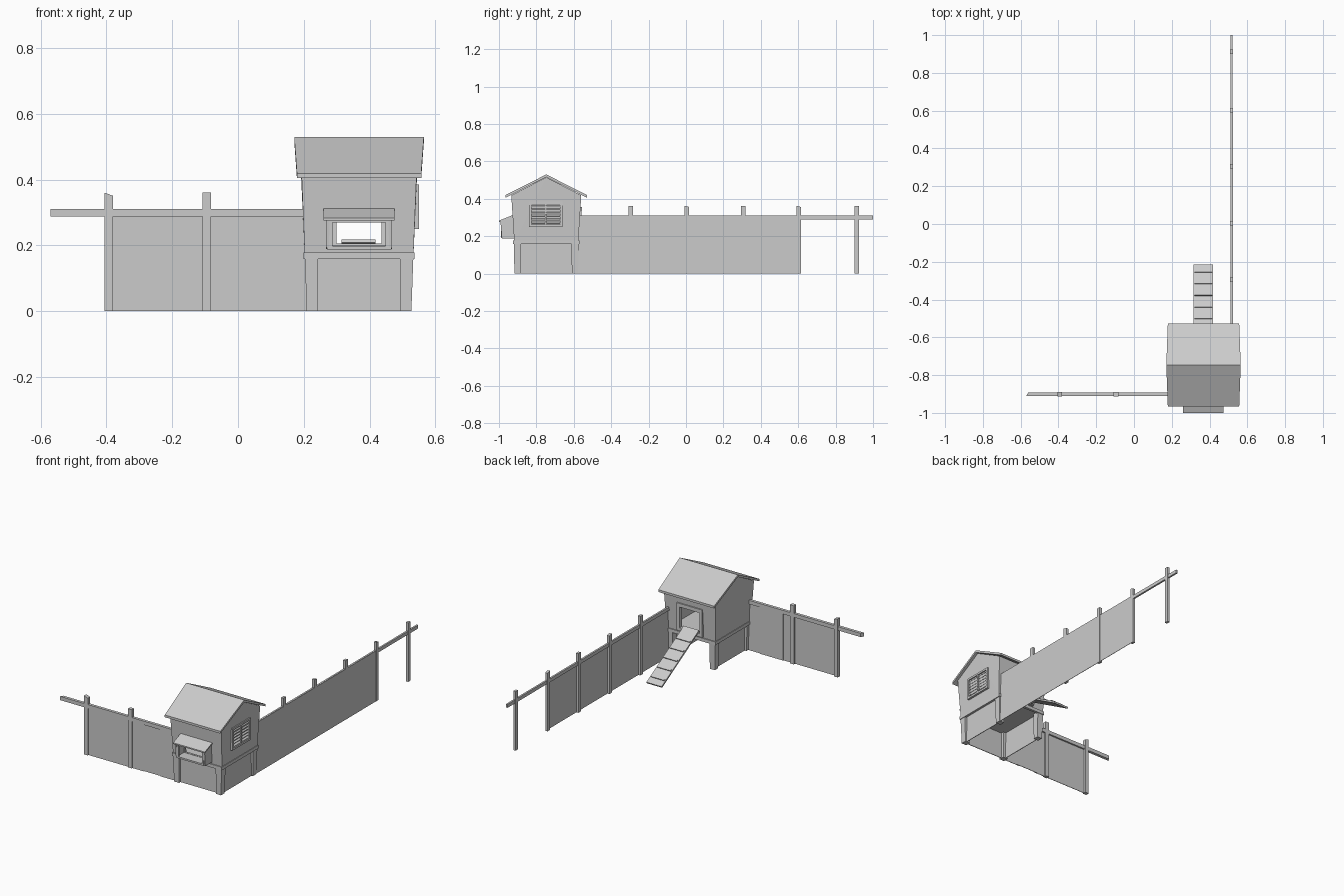
import bpy, bmesh
from mathutils import Vector

if "Cube" in bpy.data.objects:
    bpy.data.objects.remove(bpy.data.objects["Cube"])

CX, CY = 0.368, -0.747          # centre of the coop


def hull(name, pts):
    """Convex solid through the given points."""
    bm = bmesh.new()
    for p in pts:
        bm.verts.new(p)
    bmesh.ops.convex_hull(bm, input=bm.verts[:])
    bmesh.ops.dissolve_limit(bm, angle_limit=0.01, verts=bm.verts[:], edges=bm.edges[:])
    bmesh.ops.recalc_face_normals(bm, faces=bm.faces[:])
    me = bpy.data.meshes.new(name)
    bm.to_mesh(me)
    bm.free()
    ob = bpy.data.objects.new(name, me)
    bpy.context.collection.objects.link(ob)
    return ob


def box(name, x0, x1, y0, y1, z0, z1):
    return hull(name, [(x, y, z) for x in (x0, x1) for y in (y0, y1) for z in (z0, z1)])


def cut(ob, cutter):
    m = ob.modifiers.new("cut", 'BOOLEAN')
    m.operation, m.solver, m.object = 'DIFFERENCE', 'EXACT', cutter
    bpy.context.view_layer.objects.active = ob
    bpy.ops.object.modifier_apply(modifier=m.name)
    bpy.data.objects.remove(cutter)


def house(name, t, z0):
    """Flared gable-ended solid, shrunk by t on all walls."""
    pts = []
    for s in (-1, 1):
        pts += [(CX + s * (hx - t), CY + d * (hy - t if hy else 0), z)
                for d in (-1, 1)
                for hx, hy, z in ((0.165, 0.171, z0), (0.175, 0.187, 0.418 - t), (0.181, 0, 0.515 - t))]
    return hull(name, pts)


# Coop walls, hollow, with nest opening and doorway
walls = house("coop_walls", 0, 0.165)
cut(walls, house("cavity", 0.012, 0.18))
cut(walls, box("nest_cut", 0.285, 0.45, -1.0, -0.85, 0.2, 0.285))
cut(walls, box("door_cut", 0.3, 0.436, -0.65, -0.5, 0.205, 0.335))

# Roof slabs
for s, nm in ((-1, "front"), (1, "back")):
    pts = []
    for k in (-1, 1):
        for dz in (0, -0.014):
            pts += [(CX + k * 0.197, CY, 0.53 + dz), (CX + k * 0.189, CY + s * 0.219, 0.419 + dz)]
    hull("roof_" + nm, pts)

# Sill band around the base of the walls
for s in (-1, 1):
    y = CY + s * 0.17
    box("sill_long", CX - 0.169, CX + 0.169, y - 0.008, y + 0.008, 0.158, 0.178)
    x = CX + s * 0.162
    box("sill_short", x - 0.007, x + 0.007, CY - 0.17, CY + 0.17, 0.158, 0.178)

# Tapered legs
for sx in (-1, 1):
    for sy in (-1, 1):
        pts = []
        for z, ox, oy, w in ((0, 0.159, 0.17, 0.033), (0.165, 0.165, 0.174, 0.04)):
            pts += [(CX + sx * (ox - a * w), CY + sy * (oy - b * w), z) for a in (0, 1) for b in (0, 1)]
        hull("leg", pts)

# Panels under the coop (back stays open)
box("under_panel_front", 0.225, 0.515, -0.903, -0.899, 0, 0.165)
box("under_panel_right", 0.514, 0.518, -0.9, -0.595, 0, 0.165)
box("under_panel_left", 0.221, 0.225, -0.9, -0.595, 0, 0.165)

# Nest box on the front: sides, floor, sloped lid, front frame
for x in (0.268, 0.458):
    hull("nest_side", [(a, y, z) for a in (x, x + 0.01)
                       for y, z in ((-0.915, 0.188), (-0.985, 0.193), (-0.992, 0.278), (-0.92, 0.31))])
box("nest_floor", 0.27, 0.466, -0.985, -0.91, 0.188, 0.198)
box("nest_frame_top", 0.27, 0.466, -0.99, -0.98, 0.27, 0.28)
for x in (0.277, 0.449):
    box("nest_frame_side", x, x + 0.01, -0.988, -0.978, 0.19, 0.28)
hull("nest_lid", [(x, y, z + d) for x in (0.26, 0.475) for d in (0, -0.008)
                  for y, z in ((-1.0, 0.283), (-0.918, 0.316))])

# Door frame on the back
for x in (0.282, 0.436):
    box("door_jamb", x, x + 0.018, -0.575, -0.558, 0.19, 0.355)
box("door_lintel", 0.282, 0.454, -0.574, -0.556, 0.335, 0.357)
box("door_sill", 0.282, 0.454, -0.58, -0.561, 0.185, 0.205)

# Ramp with cleats
A, B = Vector((0, -0.578, 0.212)), Vector((0, -0.217, 0.004))
d = (B - A).normalized()
n = Vector((0, -d.z, d.y))


def slab(name, x0, x1, p, q, t0, t1):
    hull(name, [Vector((x, 0, 0)) + e + n * t for x in (x0, x1) for e in (p, q) for t in (t0, t1)])


slab("ramp", 0.315, 0.418, A, B, -0.004, 0.006)
for i in range(5):
    p = A.lerp(B, 0.2 + 0.17 * i)
    slab("ramp_cleat", 0.32, 0.413, p, p + d * 0.01, 0.006, 0.012)

# Louvred window on the right gable
for y in (-0.84, -0.673):
    box("window_jamb", 0.53, 0.55, y, y + 0.013, 0.25, 0.385)
for z in (0.25, 0.373):
    box("window_rail", 0.53, 0.55, -0.838, -0.662, z, z + 0.012)
box("window_mullion", 0.53, 0.548, -0.754, -0.746, 0.255, 0.38)
for i in range(6):
    z = 0.266 + i * 0.0185
    hull("louvre", [(x, y, z + k) for y in (-0.828, -0.672)
                    for x, k in ((0.548, 0), (0.548, 0.003), (0.535, 0.01), (0.535, 0.013))])

# Front fence: rail, posts and overlapping panels
hull("front_rail", [(x, y, z) for x, y in ((-0.57, -0.91), (-0.56, -0.892), (0.21, -0.91), (0.21, -0.892))
                    for z in (0.288, 0.311)])
for x, w in ((-0.393, 0.009), (-0.095, 0.0)):
    hull("front_post", [(x + a, y, z) for a in (-0.013, 0.013) for y in (-0.912, -0.89)
                        for z in (0, 0.36 - (w if a > 0 else 0))])
for i, (x0, x1) in enumerate(((-0.39, -0.005), (-0.03, 0.13), (0.105, 0.23))):
    y = -0.905 + 0.004 * (i % 2)
    box("front_panel", x0, x1, y, y + 0.003, 0, 0.29)

# Right fence: rail, posts and panel
box("right_rail", 0.511, 0.522, -0.57, 1.0, 0.29, 0.311)
for i, y in enumerate((-0.295, 0.005, 0.305, 0.603, 0.913)):
    s = 0.006 * (i % 2)
    hull("right_post", [(x, y + a, z) for x in (0.508, 0.524) for a in (-0.012, 0.012)
                        for z in (0, 0.362 - (s if a > 0 else 0))])
box("right_panel", 0.521, 0.5235, -0.59, 0.612, 0, 0.31)
